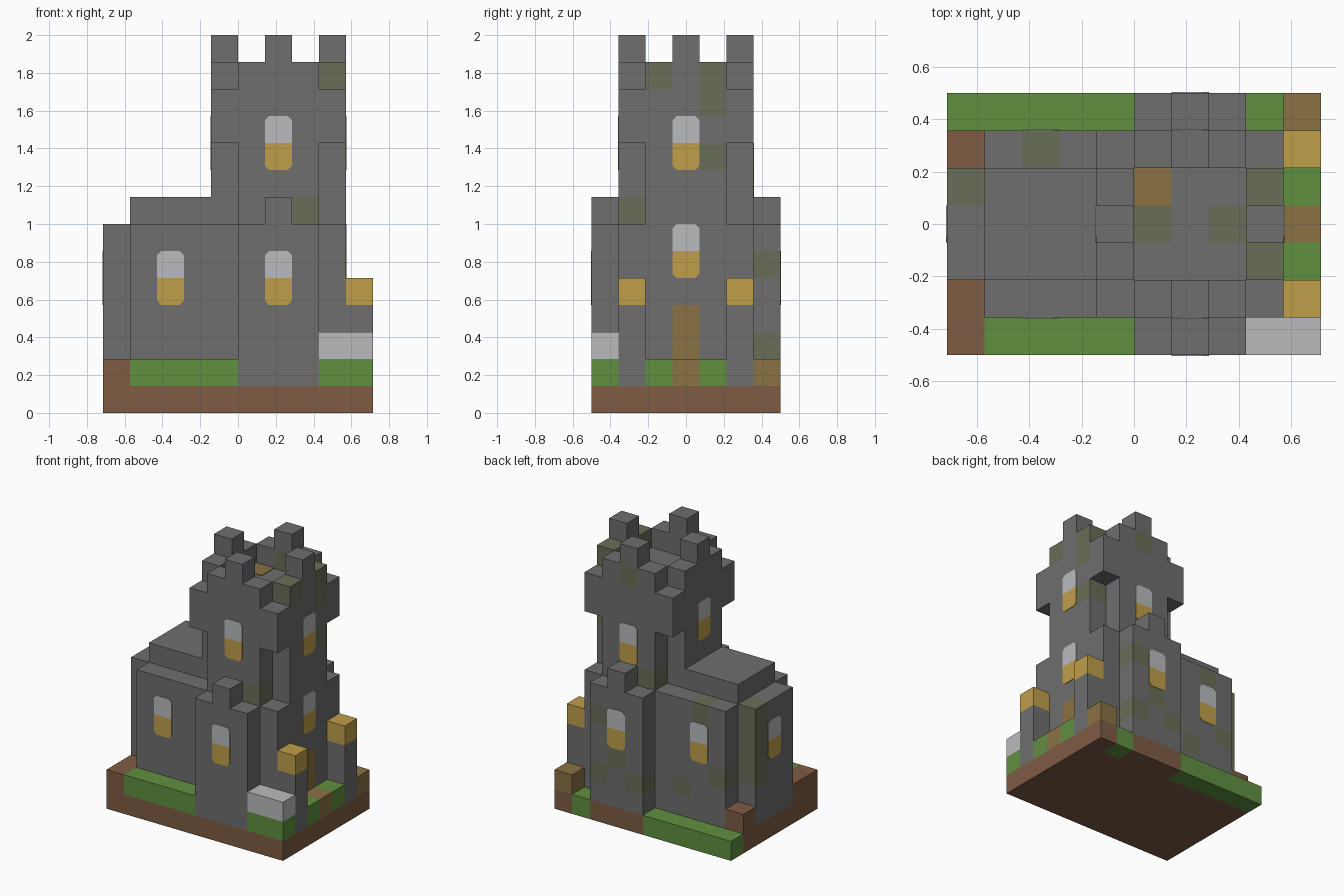
import bpy, bmesh
from math import radians
from itertools import product
from mathutils import Matrix, Vector

if "Cube" in bpy.data.objects:
    bpy.data.objects.remove(bpy.data.objects["Cube"], do_unlink=True)

U = 1 / 7                      # block size
ORIGIN = Vector((-5 * U, -3.5 * U, 0))


def material(name, rgb):
    lin = [((c / 255 + 0.055) / 1.055) ** 2.4 for c in rgb] + [1]
    m = bpy.data.materials.new(name)
    m.use_nodes = True
    m.diffuse_color = lin
    bsdf = m.node_tree.nodes["Principled BSDF"]
    bsdf.inputs["Base Color"].default_value = lin
    bsdf.inputs["Roughness"].default_value = 0.9
    return m


STONE = material("stone grey", (110, 110, 110))
MOSS = material("mossy stone", (104, 110, 88))
DIRT = material("dirt brown", (126, 92, 68))
GRASS = material("grass green", (96, 144, 64))
WOOD = material("wood tan", (138, 114, 68))
GOLD = material("lamp gold", (191, 159, 74))
PALE = material("pale grey", (186, 187, 189))


def box(i, j, k):
    """Block positions of a box; each axis is one index or an inclusive pair."""
    spans = [(a, a) if isinstance(a, int) else a for a in (i, j, k)]
    return set(product(*[range(a, b + 1) for a, b in spans]))


def finish(name, bm, mats):
    mesh = bpy.data.meshes.new(name)
    bm.to_mesh(mesh)
    bm.free()
    for m in mats:
        mesh.materials.append(m)
    obj = bpy.data.objects.new(name, mesh)
    bpy.context.collection.objects.link(obj)
    return obj


def blocks(name, cells, base, accent=None, accent_cells=()):
    """Outer skin of a group of blocks, some blocks in an accent colour."""
    bm = bmesh.new()
    for cell in cells:
        centre = ORIGIN + (Vector(cell) + Vector((0.5, 0.5, 0.5))) * U
        for axis, sign in product(range(3), (-1, 1)):
            near = list(cell)
            near[axis] += sign
            if tuple(near) in cells:
                continue
            corners = []
            for a, b in ((-1, -1), (1, -1), (1, 1), (-1, 1)):
                p = Vector()
                p[axis], p[(axis + 1) % 3], p[(axis + 2) % 3] = sign, a, b
                corners.append(bm.verts.new(centre + p * U / 2))
            face = bm.faces.new(corners if sign > 0 else corners[::-1])
            face.material_index = int(cell in accent_cells)
    bmesh.ops.remove_doubles(bm, verts=bm.verts, dist=0.001)
    bmesh.ops.dissolve_limit(bm, angle_limit=radians(1), verts=bm.verts,
                             edges=bm.edges, delimit={'MATERIAL'})
    return finish(name, bm, [base] + ([accent] if accent else []))


def window(name, x, y, z, facing):
    """Pale arch pane above a gold pane, meeting at height z."""
    bm = bmesh.new()
    h, cut = U / 2, 0.022
    outline = [(-h, 0), (h, 0), (h, U - cut), (h - cut, U), (cut - h, U), (-h, U - cut)]
    for index, flip in enumerate((1, -1)):
        face = bm.faces.new([bm.verts.new((u, -0.004, v * flip)) for u, v in outline])
        face.material_index = index
        out = bmesh.ops.extrude_face_region(bm, geom=[face], use_keep_orig=True)
        moved = [g for g in out["geom"] if isinstance(g, bmesh.types.BMVert)]
        bmesh.ops.translate(bm, verts=moved, vec=(0, 0.006, 0))
    bmesh.ops.recalc_face_normals(bm, faces=bm.faces)
    obj = finish(name, bm, [PALE, GOLD])
    obj.matrix_world = (Matrix.Translation((x * U, y * U, z * U))
                        @ Matrix.Rotation(radians(facing), 4, 'Z'))


# Ground slab with grass along the back
blocks("ground", box((0, 9), (0, 6), 0), DIRT, GRASS,
       box((0, 4), 6, 0) | box(8, 6, 0))
blocks("front_grass", box((1, 4), 0, 1), GRASS)
blocks("corner_grass", box((8, 9), 0, 1), GRASS)
blocks("pale_slab", box((8, 9), 0, 2), PALE)
blocks("front_earth", box(0, (0, 1), 1), DIRT)
blocks("back_earth", box(0, 5, 1), DIRT)
blocks("back_crate", box(9, 6, 1), WOOD)

# Entrance: path between grass, flanked by lamp posts
blocks("entrance_path", box(9, (2, 4), 1), GRASS, WOOD, box(9, 3, 1))
for side, j in (("front", 1), ("back", 5)):
    blocks(side + "_lamp_post", box(9, j, (1, 3)), STONE)
    blocks(side + "_lamp", box(9, j, 4), GOLD)

# Hall with raised roof and end wall
blocks("hall", box((1, 3), (1, 5), (1, 6)), STONE, MOSS,
       {(2, 5, 6), (3, 5, 2), (1, 5, 3)})
blocks("hall_roof", box((1, 3), (2, 4), 7), STONE)
blocks("hall_end", box(0, (2, 4), (1, 6)), STONE, MOSS, box(0, 4, (3, 6)))

# Tower base with door
blocks("tower_base", box((4, 8), (1, 5), (1, 6)), STONE, WOOD, box(8, 3, (2, 3)))


# Tower shaft without corners, wider head above
def plus(k):
    return box((5, 7), (1, 5), k) | box((4, 8), (2, 4), k)


blocks("tower_shaft", plus((7, 9)), STONE, MOSS, {(7, 1, 7), (8, 4, 9), (5, 5, 7)})
head = box((4, 8), (1, 5), (10, 11))
blocks("tower_head", head, STONE, MOSS, {(8, 4, 11), (5, 3, 11), (7, 3, 11)})
blocks("parapet", plus(12) - box((5, 7), (2, 4), 12), STONE, MOSS,
       {(8, 2, 12), (8, 4, 12), (6, 5, 12)})
for side, i, j in (("front", 6, 1), ("back", 6, 5), ("right", 4, 3), ("left", 8, 3)):
    blocks(side + "_merlon", box(i, j, 13), STONE)

# Roof hatch, a thin plate on the tower floor
bm = bmesh.new()
bmesh.ops.create_cube(bm, size=1, matrix=Matrix.Translation((U / 2, U, 12 * U))
                      @ Matrix.Diagonal((U, U, 0.008, 1)))
finish("roof_hatch", bm, [WOOD])

# Front and back bays, each with one merlon
blocks("front_bay", box((5, 7), 0, (1, 6)) | box(6, 0, 7), STONE)
blocks("back_bay", box((5, 7), 6, (1, 6)) | box(6, 6, 7), STONE, MOSS,
       {(7, 6, 2), (7, 6, 5), (5, 6, 2), (6, 6, 3)})

# Windows: position in blocks, then facing angle
for name, x, y, z, facing in (
        ("front_hall", -2.5, -2.5, 5, 0), ("front_bay", 1.5, -3.5, 5, 0),
        ("front_tower", 1.5, -2.5, 10, 0), ("left_tower", 4, 0, 10, 90),
        ("left_base", 4, 0, 6, 90), ("back_hall", -2.5, 2.5, 5, 180),
        ("back_bay", 1.5, 3.5, 5, 180), ("back_tower", 1.5, 2.5, 9, 180),
        ("right_tower", -1, 0, 10, -90), ("right_hall", -5, 0, 5, -90)):
    window(name + "_window", x, y, z, facing)
